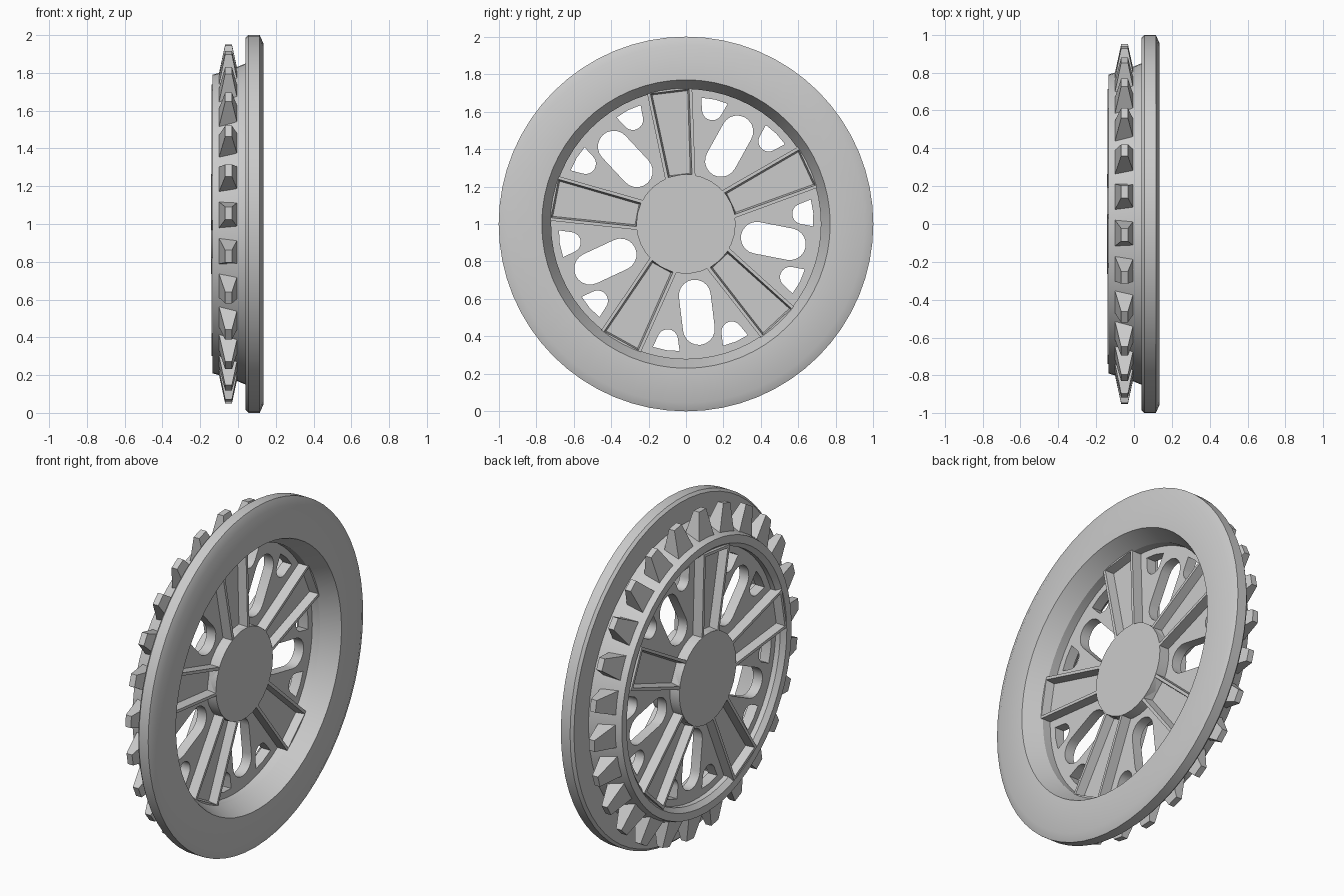
import bpy, bmesh
from math import sin, cos, pi, radians
from mathutils import Matrix, Vector

cube = bpy.data.objects.get("Cube")
if cube:
    bpy.data.objects.remove(cube, do_unlink=True)

grey = bpy.data.materials.new("plain grey")
grey.use_nodes = True
GREY = (0.6, 0.6, 0.6, 1)
grey.diffuse_color = GREY
grey.node_tree.nodes["Principled BSDF"].inputs["Base Color"].default_value = GREY

MID = -0.05          # mid plane of sprocket, along the axle
TEETH = 26
SPOKES = 5
SPOKE_START = radians(97)


def at(r, t, d, ang):
    """Point at radius r, tangential offset t, axle position d."""
    return Vector((d, r * cos(ang) - t * sin(ang), 1 + r * sin(ang) + t * cos(ang)))


def finish(name, bm, smooth=False):
    bmesh.ops.recalc_face_normals(bm, faces=bm.faces)
    me = bpy.data.meshes.new(name)
    bm.to_mesh(me)
    bm.free()
    ob = bpy.data.objects.new(name, me)
    bpy.context.collection.objects.link(ob)
    me.materials.append(grey)
    if smooth:
        bpy.ops.object.select_all(action='DESELECT')
        ob.select_set(True)
        bpy.context.view_layer.objects.active = ob
        bpy.ops.object.shade_smooth_by_angle(angle=radians(25))
    return ob


def lathe(name, profile, segments):
    """Closed (radius, axle) profile turned around the axle."""
    bm = bmesh.new()
    rings = [[bm.verts.new(at(r, 0, d, 2 * pi * i / segments)) for r, d in profile]
             for i in range(segments)]
    n = len(profile)
    for i in range(segments):
        a, b = rings[i], rings[(i + 1) % segments]
        for j in range(n):
            k = (j + 1) % n
            bm.faces.new((a[j], a[k], b[k], b[j]))
    return finish(name, bm, True)


def block(bm, ang, inner, outer):
    """Tapered radial block; each end is (radius, half width, half depth).
    Returns the two faces that look along the axle."""
    v = {(e, s, u): bm.verts.new(at(end[0], s * end[1], MID + u * end[2], ang))
         for e, end in enumerate((inner, outer)) for s in (-1, 1) for u in (-1, 1)}
    for e in (0, 1):
        bm.faces.new((v[e, -1, -1], v[e, 1, -1], v[e, 1, 1], v[e, -1, 1]))
    for s in (-1, 1):
        bm.faces.new((v[0, s, -1], v[1, s, -1], v[1, s, 1], v[0, s, 1]))
    return [bm.faces.new((v[0, -1, u], v[1, -1, u], v[1, 1, u], v[0, 1, u]))
            for u in (-1, 1)]


# Wide flange ring joined to the tapered drum
lathe("flange_and_drum", [
    (0.77, 0.135), (0.955, 0.135), (1.0, 0.115), (1.0, 0.055), (0.985, 0.04),
    (0.85, 0.04), (0.825, -0.02), (0.79, -0.135), (0.745, -0.135),
    (0.72, -0.11), (0.72, 0.03)], 64)

# Teeth around the drum
bm = bmesh.new()
pitch = 2 * pi / TEETH
for i in range(TEETH):
    block(bm, (i - 0.25) * pitch, (0.79, 0.07, 0.052), (0.95, 0.034, 0.018))
finish("teeth", bm)

# Spokes with a sunken panel on each side
bm = bmesh.new()
panels = []
for i in range(SPOKES):
    panels += block(bm, SPOKE_START + i * 2 * pi / SPOKES,
                    (0.24, 0.08, 0.09), (0.73, 0.122, 0.09))
bmesh.ops.recalc_face_normals(bm, faces=bm.faces)
bmesh.ops.inset_individual(bm, faces=panels, thickness=0.024)
bmesh.ops.inset_individual(bm, faces=panels, thickness=0.012, depth=-0.05)
finish("spokes", bm)

# Hub
bm = bmesh.new()
bmesh.ops.create_cone(bm, cap_ends=True, segments=30, radius1=0.265, radius2=0.265,
                      depth=0.184,
                      matrix=Matrix.Translation((MID, 0, 1)) @ Matrix.Rotation(pi / 2, 4, 'Y'))
finish("hub", bm, True)

# Web plate pierced by slots and rounded triangular holes
curve = bpy.data.curves.new("web_plate", 'CURVE')
curve.dimensions = '2D'
curve.fill_mode = 'BOTH'
curve.extrude = 0.03


def outline(points, ang=0):
    sp = curve.splines.new('POLY')
    sp.points.add(len(points) - 1)
    for p, (r, t) in zip(sp.points, points):
        p.co = (r * cos(ang) - t * sin(ang), r * sin(ang) + t * cos(ang), 0, 1)
    sp.use_cyclic_u = True


def arc(centre, radius, start, end, steps=10):
    return [(centre + radius * cos(start + (end - start) * i / steps),
             radius * sin(start + (end - start) * i / steps)) for i in range(steps + 1)]


outline(arc(0, 0.735, 0, 2 * pi, 64)[:-1])
slot = arc(0.565, 0.085, -pi / 2, pi / 2) + arc(0.385, 0.085, pi / 2, 3 * pi / 2)
triangle = arc(0.625, 0.055, radians(105), radians(255)) + [(0.675, -0.072), (0.682, 0), (0.675, 0.072)]
for i in range(SPOKES):
    gap = SPOKE_START + (i + 0.5) * 2 * pi / SPOKES
    outline(slot, gap)
    for side in (-1, 1):
        outline(triangle, gap + side * radians(16))

web = bpy.data.objects.new("web_plate", curve)
bpy.context.collection.objects.link(web)
curve.materials.append(grey)
# Stand the flat outline up so it faces along the axle
web.matrix_world = Matrix(((0, 0, 1, MID), (1, 0, 0, 0), (0, 1, 0, 1), (0, 0, 0, 1)))
bpy.ops.object.select_all(action='DESELECT')
web.select_set(True)
bpy.context.view_layer.objects.active = web
bpy.ops.object.convert(target='MESH')
bpy.ops.object.shade_smooth_by_angle(angle=radians(30))
